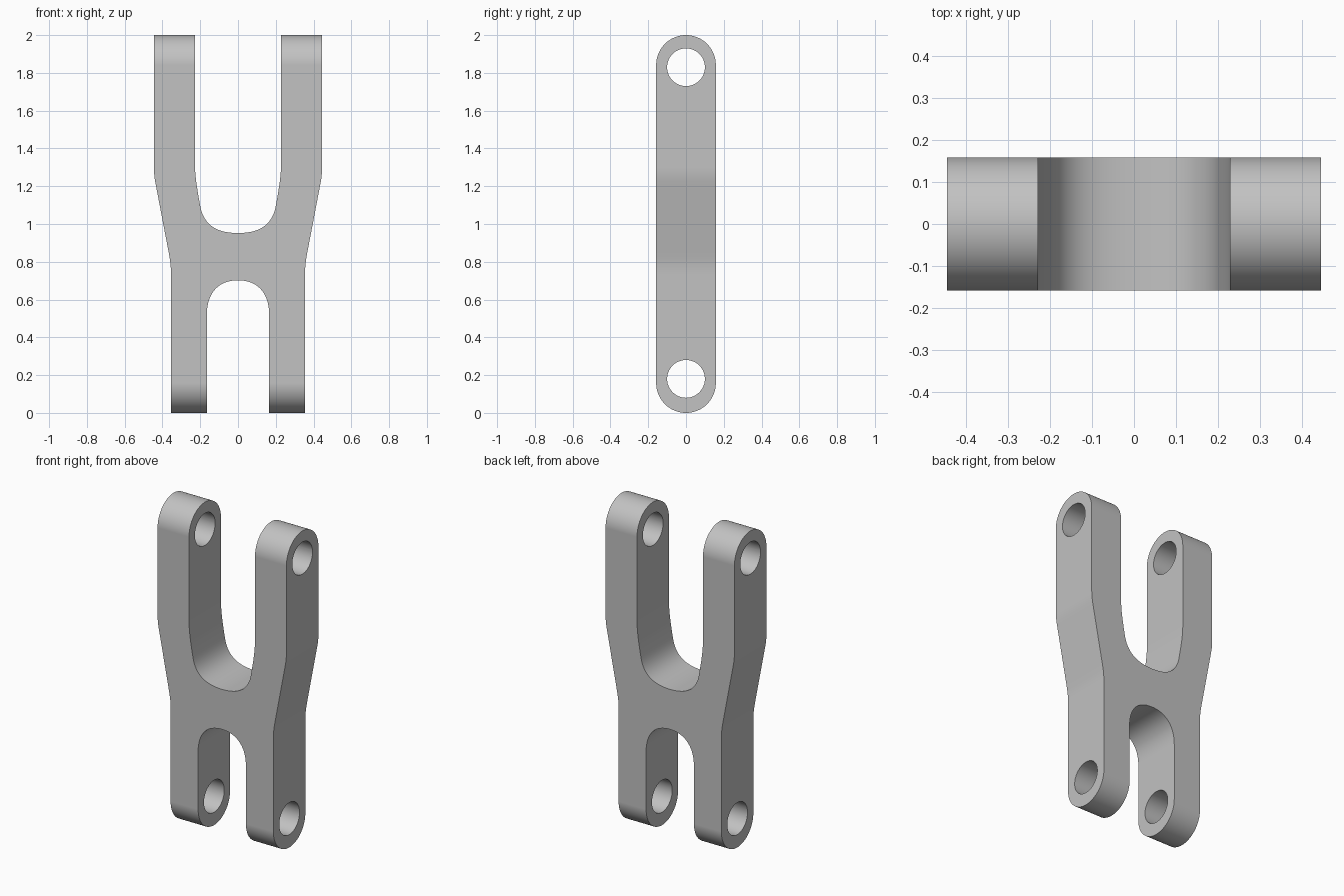
import bpy, bmesh, math
from mathutils import Vector
from mathutils.geometry import interpolate_bezier

if "Cube" in bpy.data.objects:
    bpy.data.objects.remove(bpy.data.objects["Cube"])

RADIUS = 0.158       # rounded arm ends, also half the depth
HOLE = 0.1
LOW_HOLE, HIGH_HOLE = 0.18, 1.83

grey = bpy.data.materials.new("light grey metal")
grey.use_nodes = True
colour = (0.54, 0.54, 0.54, 1)
grey.diffuse_color = colour
grey.node_tree.nodes["Principled BSDF"].inputs["Base Color"].default_value = colour


def prism(name, points, axis, half):
    """Extrude a closed outline symmetrically along an axis vector."""
    bm = bmesh.new()
    axis = Vector(axis)
    face = bm.faces.new([bm.verts.new(p - axis * half) for p in points])
    made = bmesh.ops.extrude_face_region(bm, geom=[face])["geom"]
    verts = [g for g in made if isinstance(g, bmesh.types.BMVert)]
    bmesh.ops.translate(bm, verts=verts, vec=axis * half * 2)
    bmesh.ops.recalc_face_normals(bm, faces=bm.faces)
    mesh = bpy.data.meshes.new(name)
    bm.to_mesh(mesh)
    bm.free()
    mesh.materials.append(grey)
    obj = bpy.data.objects.new(name, mesh)
    bpy.context.collection.objects.link(obj)
    return obj


def arc(centre_z, radius, start, end, steps):
    """Arc in the side plane."""
    angles = [start + (end - start) * i / steps for i in range(steps + 1)]
    return [Vector((0, radius * math.cos(a), centre_z + radius * math.sin(a))) for a in angles]


def curve(a, b, c, d, steps=12):
    """Bezier bend in the front plane from (x, z) pairs."""
    return interpolate_bezier(*[Vector((x, 0, z)) for x, z in (a, b, c, d)], steps)


def boolean(obj, cutter, operation):
    mod = obj.modifiers.new(operation, "BOOLEAN")
    mod.operation, mod.solver, mod.object = operation, "EXACT", cutter
    bpy.context.view_layer.objects.active = obj
    bpy.ops.object.modifier_apply(modifier=mod.name)
    bpy.data.objects.remove(cutter)


# Half of the front outline, from the lower gap round the outside to the upper gap
half = curve((0, 0.702), (0.108, 0.702), (0.165, 0.63), (0.165, 0.52), 16)
half += [Vector((0.165, 0, -0.1)), Vector((0.355, 0, -0.1))]
half += curve((0.355, 0.73), (0.355, 0.79), (0.36, 0.81), (0.367, 0.85))
half += curve((0.43, 1.18), (0.439, 1.23), (0.445, 1.25), (0.445, 1.3))
half += [Vector((0.445, 0, 2.1)), Vector((0.228, 0, 2.1))]
half += curve((0.228, 1.32), (0.228, 1.25), (0.215, 1.18), (0.201, 1.10))
half += curve((0.201, 1.10), (0.184, 1.0), (0.12, 0.952), (0, 0.952), 16)[1:]
mirrored = [Vector((-p.x, 0, p.z)) for p in reversed(half[1:-1])]
link = prism("forked_link", half + mirrored, (0, 1, 0), 0.3)

# Round the arm ends by keeping only the slot-shaped side profile
slot = arc(RADIUS, RADIUS, math.pi, 2 * math.pi, 32)
slot += arc(2 - RADIUS, RADIUS, 0, math.pi, 32)
boolean(link, prism("side_profile", slot, (1, 0, 0), 0.6), "INTERSECT")

# Pin holes through both pairs of arms
for z in (LOW_HOLE, HIGH_HOLE):
    ring = arc(z, HOLE, 0, 2 * math.pi, 48)[:-1]
    boolean(link, prism("pin_hole", ring, (1, 0, 0), 0.7), "DIFFERENCE")

# Smooth bends with crisp edges
bpy.ops.object.select_all(action="DESELECT")
link.select_set(True)
bpy.context.view_layer.objects.active = link
bpy.ops.object.shade_smooth_by_angle(angle=math.radians(30))
normals = link.modifiers.new("flat_face_normals", "WEIGHTED_NORMAL")
normals.keep_sharp = True
